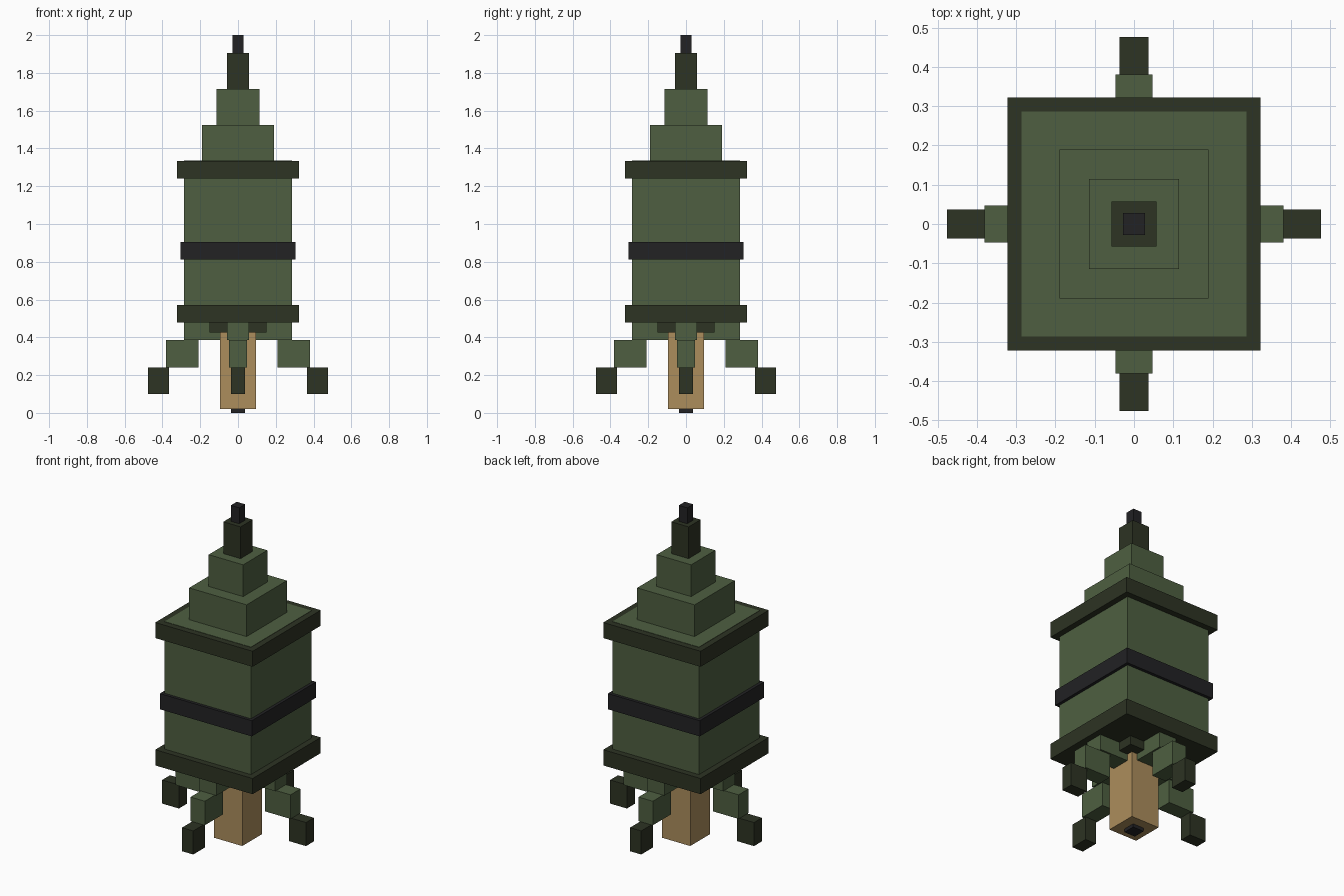
import bpy
import math
from mathutils import Matrix

cube = bpy.data.objects.get("Cube")
if cube:
    bpy.data.objects.remove(cube, do_unlink=True)


def material(name, rgb):
    """Flat material from 0-255 sRGB values, converted to linear."""
    lin = [((c / 255 + 0.055) / 1.055) ** 2.4 for c in rgb]
    mat = bpy.data.materials.new(name)
    mat.use_nodes = True
    mat.diffuse_color = (*lin, 1)
    bsdf = mat.node_tree.nodes["Principled BSDF"]
    bsdf.inputs["Base Color"].default_value = (*lin, 1)
    bsdf.inputs["Roughness"].default_value = 0.8
    return mat


GREEN = material("olive green", (78, 95, 65))
DARK = material("dark olive", (45, 51, 35))
BLACK = material("charcoal black", (34, 34, 36))
TAN = material("tan", (172, 141, 92))


def box(name, mat, x, y, z, angle=0.0):
    """Box spanning the given (min, max) ranges, turned about the z axis."""
    bpy.ops.mesh.primitive_cube_add(size=1)
    obj = bpy.context.object
    obj.name = name
    size = [b - a for a, b in (x, y, z)]
    centre = [(a + b) / 2 for a, b in (x, y, z)]
    obj.data.transform(Matrix.Rotation(angle, 4, 'Z')
                       @ Matrix.Translation(centre)
                       @ Matrix.Diagonal((*size, 1)))
    obj.data.materials.append(mat)
    return obj


def block(name, mat, half, z0, z1):
    """Square block centred on the z axis."""
    return box(name, mat, (-half, half), (-half, half), (z0, z1))


# Main body with its rims and middle band
block("body", GREEN, 0.286, 0.482, 1.335)
block("lower_rim", DARK, 0.322, 0.478, 0.572)
block("middle_band", BLACK, 0.304, 0.812, 0.906)
block("upper_rim", DARK, 0.322, 1.24, 1.333)

# Stepped nose
block("nose_lower_tier", GREEN, 0.19, 1.333, 1.525)
block("nose_upper_tier", GREEN, 0.114, 1.525, 1.715)
block("nose_spike", DARK, 0.057, 1.715, 1.905)
block("nose_tip", BLACK, 0.028, 1.905, 2.0)

# Central stem under the body
block("stem_collar", DARK, 0.152, 0.425, 0.48)
block("stem", TAN, 0.094, 0.02, 0.428)
block("stem_foot", BLACK, 0.037, 0.0, 0.03)

# Four stepped legs: (part, colour, inner, outer, half width, bottom, top)
SEGMENTS = [
    ("hip", GREEN, 0.095, 0.285, 0.057, 0.385, 0.48),
    ("shin", GREEN, 0.21, 0.381, 0.047, 0.241, 0.385),
    ("foot", DARK, 0.365, 0.476, 0.037, 0.1, 0.241),
]
for i, side in enumerate(("left", "back", "right", "front")):
    for part, mat, r0, r1, w, z0, z1 in SEGMENTS:
        box(f"{side}_leg_{part}", mat, (r0, r1), (-w, w), (z0, z1),
            i * math.pi / 2)
